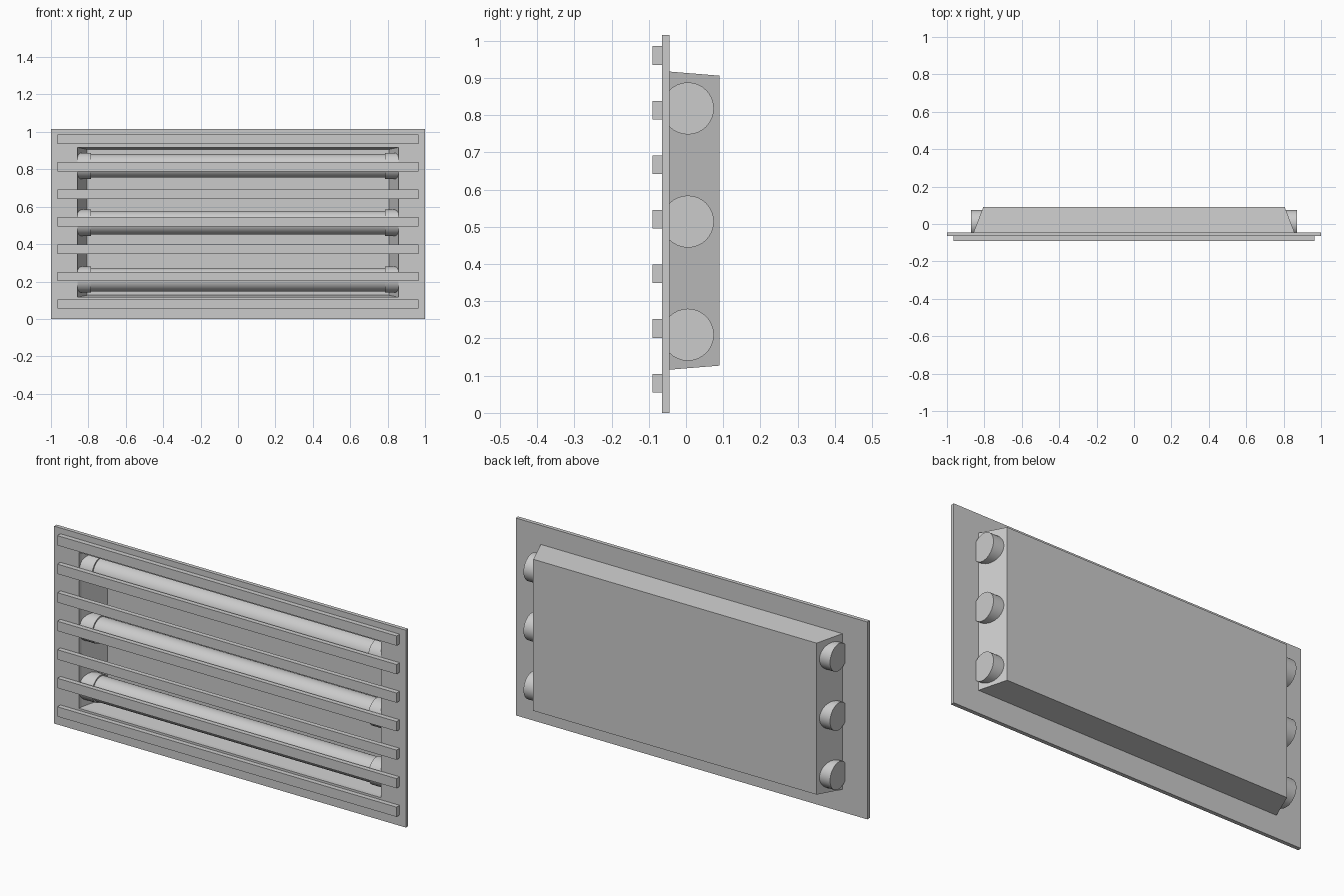
import bpy, bmesh, math
from mathutils import Matrix

if "Cube" in bpy.data.objects:
    bpy.data.objects.remove(bpy.data.objects["Cube"])


def finish(name, bm, smooth=False):
    bmesh.ops.recalc_face_normals(bm, faces=bm.faces)
    mesh = bpy.data.meshes.new(name)
    bm.to_mesh(mesh)
    bm.free()
    ob = bpy.data.objects.new(name, mesh)
    bpy.context.collection.objects.link(ob)
    if smooth:
        bpy.ops.object.select_all(action='DESELECT')
        ob.select_set(True)
        bpy.context.view_layer.objects.active = ob
        bpy.ops.object.shade_smooth_by_angle(angle=math.radians(35))
    return ob


def rect(bm, hx, z0, z1, y):
    return [bm.verts.new(p) for p in ((-hx, y, z0), (hx, y, z0), (hx, y, z1), (-hx, y, z1))]


def bridge(bm, a, b):
    for i in range(4):
        j = (i + 1) % 4
        bm.faces.new((a[i], a[j], b[j], b[i]))


def box(name, hx, y0, y1, z0, z1):
    bm = bmesh.new()
    a, b = rect(bm, hx, z0, z1, y0), rect(bm, hx, z0, z1, y1)
    bridge(bm, a, b)
    bm.faces.new(a)
    bm.faces.new(b)
    return finish(name, bm)


def rod(name, radius, x0, x1, z):
    bm = bmesh.new()
    m = Matrix.Translation(((x0 + x1) / 2, 0.005, z)) @ Matrix.Rotation(math.pi / 2, 4, 'Y')
    bmesh.ops.create_cone(bm, cap_ends=True, segments=32, radius1=radius, radius2=radius,
                          depth=x1 - x0, matrix=m)
    return finish(name, bm, smooth=True)


# Flat front frame with a rectangular opening
bm = bmesh.new()
loops = [rect(bm, 1.0, 0.0, 1.015, -0.065), rect(bm, 1.0, 0.0, 1.015, -0.045),
         rect(bm, 0.858, 0.116, 0.917, -0.045), rect(bm, 0.858, 0.116, 0.917, -0.065)]
for i in range(4):
    bridge(bm, loops[i], loops[(i + 1) % 4])
finish("front_frame", bm)

# Tapered sheet-metal tray behind the opening
bm = bmesh.new()
mouth = rect(bm, 0.858, 0.116, 0.917, -0.045)
back = rect(bm, 0.806, 0.127, 0.906, 0.09)
bridge(bm, mouth, back)
bm.faces.new(back)
finish("reflector_tray", bm)

# Horizontal guard bars
for i in range(7):
    zc = 0.08 + i * 0.1467
    box(f"guard_bar_{i + 1}", 0.965, -0.09, -0.065, zc - 0.025, zc + 0.025)

# Light tubes with end caps poking through the tray sides
for i in range(3):
    zc = 0.21 + i * 0.304
    rod(f"light_tube_{i + 1}", 0.063, -0.79, 0.79, zc)
    rod(f"left_cap_{i + 1}", 0.07, -0.872, -0.785, zc)
    rod(f"right_cap_{i + 1}", 0.07, 0.785, 0.872, zc)
